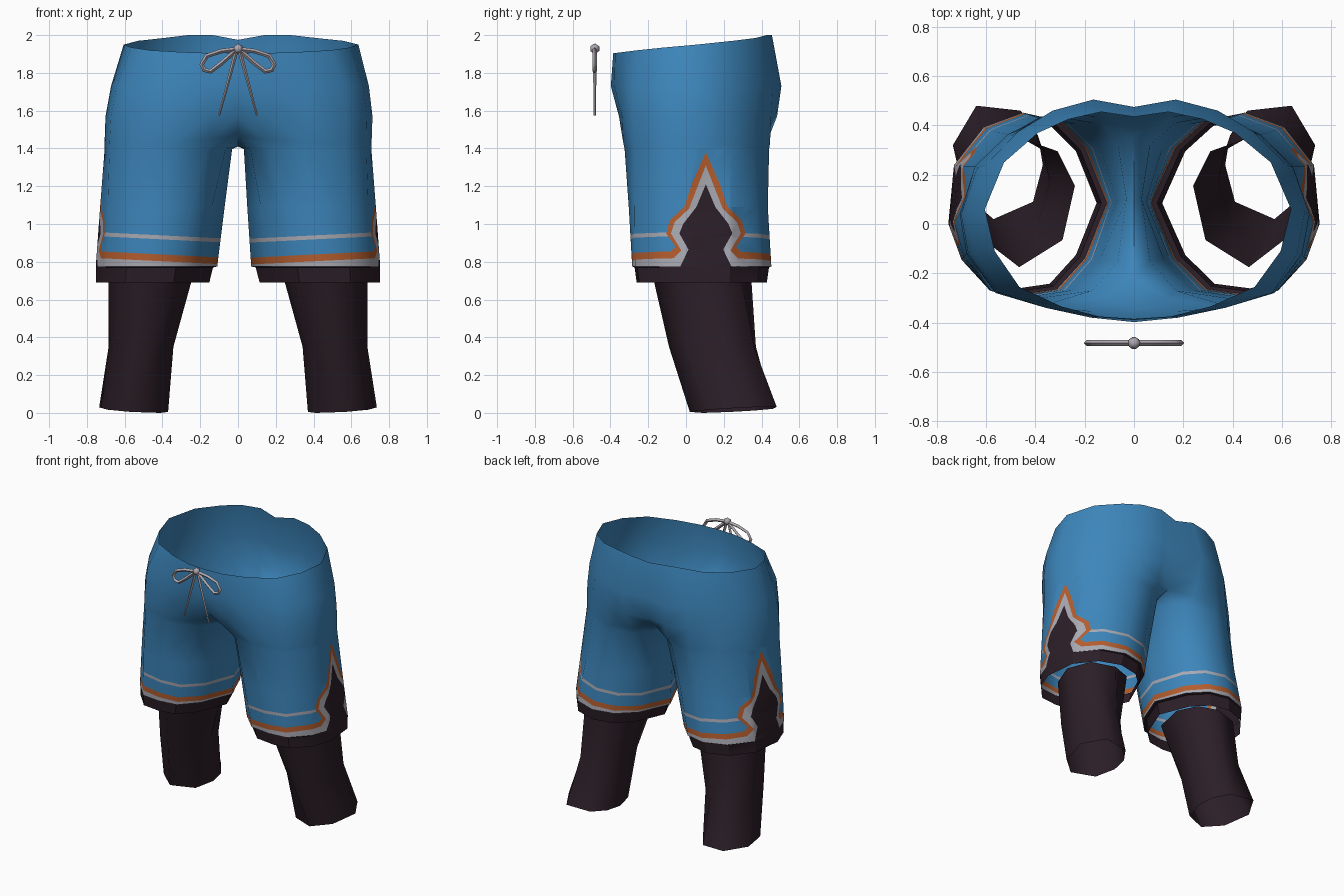
import bpy, bmesh, math
from mathutils import Matrix, Vector

cube = bpy.data.objects.get("Cube")
if cube:
    bpy.data.objects.remove(cube, do_unlink=True)


def material(name, rgb):
    m = bpy.data.materials.new(name)
    m.use_nodes = True
    col = (*rgb, 1)
    m.diffuse_color = col
    bsdf = m.node_tree.nodes["Principled BSDF"]
    bsdf.inputs["Base Color"].default_value = col
    bsdf.inputs["Roughness"].default_value = 0.8
    return m


BLUE = material("blue cloth", (0.046, 0.238, 0.5))
DARK = material("dark plum cloth", (0.025, 0.0135, 0.021))
GRAY = material("pale gray trim", (0.4, 0.4, 0.45))
ORANGE = material("orange trim", (0.46, 0.11, 0.027))
CORD = material("cord gray", (0.42, 0.385, 0.43))


def finish(obj, mats, angle=80, mirrored=False):
    """Assign materials, mirror across x if wanted and smooth."""
    for m in mats:
        obj.data.materials.append(m)
    if mirrored:
        obj.modifiers.new("Mirror", "MIRROR")
    bpy.ops.object.select_all(action="DESELECT")
    obj.select_set(True)
    bpy.context.view_layer.objects.active = obj
    bpy.ops.object.shade_smooth_by_angle(angle=math.radians(angle))


def mesh_object(name, bm):
    mesh = bpy.data.meshes.new(name)
    bm.to_mesh(mesh)
    bm.free()
    obj = bpy.data.objects.new(name, mesh)
    bpy.context.collection.objects.link(obj)
    return obj


def both_sides(name, build):
    """Join the slightly different left and right halves, welded at x = 0."""
    whole = bmesh.new()
    for side in (1, -1):
        half = build(side)
        half.transform(Matrix.Diagonal((side, 1, 1, 1)))
        if side < 0:
            bmesh.ops.reverse_faces(half, faces=half.faces)
        mesh = bpy.data.meshes.new("half")
        half.to_mesh(mesh)
        half.free()
        whole.from_mesh(mesh)
        bpy.data.meshes.remove(mesh)
    seam = [v for v in whole.verts if abs(v.co.x) < .001]
    bmesh.ops.remove_doubles(whole, verts=seam, dist=.001)
    return mesh_object(name, whole)


def at_height(ring, z):
    return [(x, y, z) for x, y in ring]


def widen(ring, s):
    return [(p[0] * s, *p[1:]) for p in ring]


def lean(ring, side):
    """The inner hem sits slightly off centre, toward the right leg."""
    return [(x - side * .02 * max(0, (.45 - x) / .36), y) for x, y in ring]


def loft(bm, rings, closed=True):
    """Skin a stack of rings, top to bottom."""
    n = len(rings[0])
    for a, b in zip(rings, rings[1:]):
        for i in range(n if closed else n - 1):
            j = (i + 1) % n
            bm.faces.new((a[i], b[i], b[j], a[j]))


def add_rings(bm, rings):
    return [[bm.verts.new(p) for p in ring] for ring in rings]


# Half rings of the body, from centre front round the side to centre back
waist = [(0, -.385, 1.905), (.15, -.375, 1.905), (.31, -.335, 1.91), (.49, -.255, 1.92),
         (.595, -.11, 1.935), (.637, .06, 1.95), (.555, .25, 1.97), (.41, .37, 1.985),
         (.28, .425, 2), (.14, .455, 2), (0, .435, 1.975)]
hip = [(0, -.398), (.18, -.38), (.37, -.34), (.56, -.28), (.662, -.12), (.693, .05),
       (.62, .24), (.485, .375), (.34, .46), (.17, .505), (0, .475)]
seat = [(0, -.345), (.16, -.355), (.37, -.338), (.57, -.28), (.683, -.12), (.712, .04),
        (.645, .23), (.505, .36), (.34, .45), (.16, .482), (0, .45)]
# Full leg rings, starting at the inner thigh
crotch = [(0, .1, 1.41), (0, -.22, 1.47), (.14, -.3, 1.45), (.35, -.332, 1.43),
          (.565, -.275, 1.42), (.68, -.12, 1.42), (.707, .04, 1.42), (.645, .235, 1.42),
          (.51, .365, 1.42), (.34, .445, 1.43), (.15, .435, 1.45), (0, .36, 1.48)]
thigh = [(.031, .1), (.065, -.15), (.17, -.27), (.35, -.325), (.565, -.273), (.68, -.12),
         (.706, .04), (.645, .235), (.51, .363), (.345, .44), (.17, .41), (.065, .32)]
calf = [(.06, .09), (.13, -.145), (.24, -.268), (.395, -.303), (.58, -.272), (.69, -.135),
        (.73, .01), (.688, .235), (.555, .373), (.395, .433), (.235, .405), (.125, .31)]
hem = [(.09, .085), (.185, -.14), (.305, -.265), (.45, -.285), (.585, -.27), (.7, -.145),
       (.753, 0), (.73, .24), (.61, .393), (.45, .452), (.3, .42), (.185, .31)]
HEM_Z = .775

# Hem bands rise slightly outward
TILT, MID = .05, .43
GRAY_TOP, ORANGE_TOP, LINE_LOW, LINE_HIGH = .804, .84, .92, .941
# Flame emblem on the outer leg: half widths at each height, top to bottom
FLAME_Y, OUTER_X = .105, .55
FLAME_DARK = [(0, 1.21), (.05, 1.09), (.12, 1), (.14, .95), (.092, .865), (.135, HEM_Z)]
FLAME_GRAY = [(0, 1.31), (.09, 1.08), (.165, 1.01), (.185, .95), (.13, .86), (.19, .8)]
FLAME_ORANGE = [(0, 1.38), (.075, 1.21), (.115, 1.09), (.19, 1.02), (.21, .95),
                (.16, .88), (.21, .83)]


def cut(bm, faces, co, no):
    geom = set(faces)
    for f in faces:
        geom.update(f.edges)
        geom.update(f.verts)
    bmesh.ops.bisect_plane(bm, geom=list(geom), dist=1e-5, plane_co=co, plane_no=no)


def near(face, y0, y1, z0, z1):
    ys = [v.co.y for v in face.verts]
    zs = [v.co.z for v in face.verts]
    return (face.calc_center_median().x > OUTER_X and min(ys) < y1 and max(ys) > y0
            and min(zs) < z1 and max(zs) > z0)


def inside(outline, c):
    if c.x < OUTER_X:
        return False
    for (w0, z0), (w1, z1) in zip(outline, outline[1:]):
        if z1 <= c.z <= z0:
            return abs(c.y - FLAME_Y) < w0 + (w1 - w0) * (z0 - c.z) / (z0 - z1)
    return False


def colour(c):
    h = c.z - TILT * (c.x - MID)
    if inside(FLAME_DARK, c):
        return 1
    if h < GRAY_TOP or inside(FLAME_GRAY, c):
        return 2
    if h < ORANGE_TOP or inside(FLAME_ORANGE, c):
        return 3
    return 2 if LINE_LOW < h < LINE_HIGH else 0


def shorts_half(side):
    bm = bmesh.new()
    slim = (1, 1, 1) if side > 0 else (.95, .97, .985)
    top = at_height(thigh, 1.397)
    middle = at_height(lean(calf, side * .5), 1.09)
    end = at_height(lean(hem, side), HEM_Z)
    legs = add_rings(bm, (crotch, top, middle, end))
    loft(bm, legs)
    upper = (waist, at_height(hip, 1.73), at_height(seat, 1.57))
    body = add_rings(bm, [widen(r, s) for r, s in zip(upper, slim)])
    loft(bm, body + [legs[0][1:]], closed=False)
    # Hem band cuts, then flame outline cuts
    for level in (GRAY_TOP, ORANGE_TOP, LINE_LOW, LINE_HIGH):
        low = [f for f in bm.faces if f.calc_center_median().z < 1.3]
        cut(bm, low, (MID, 0, level), (-TILT, 0, 1))
    for outline in (FLAME_DARK, FLAME_GRAY, FLAME_ORANGE):
        for flip in (-1, 1):
            for (w0, z0), (w1, z1) in zip(outline, outline[1:]):
                ya, yb = FLAME_Y + flip * w0, FLAME_Y + flip * w1
                hit = [f for f in bm.faces if near(f, min(ya, yb), max(ya, yb), z1, z0)]
                if hit:
                    cut(bm, hit, (.7, ya, z0), Vector((0, z1 - z0, ya - yb)).normalized())
    for f in bm.faces:
        f.material_index = colour(f.calc_center_median())
    return bm


finish(both_sides("shorts", shorts_half), (BLUE, DARK, GRAY, ORANGE), 60)


# Dark cuffs stepping in below the hems, flush on the outer side
def cuff_half(side):
    bm = bmesh.new()
    ring = lean(hem, side)

    def step(s):
        return [(.753 + (x - .753) * s, .083 + (y - .083) * s) for x, y in ring]

    loft(bm, add_rings(bm, (at_height(ring, HEM_Z), at_height(step(.965), HEM_Z - .005),
                            at_height(step(.935), .69))))
    return bm


finish(both_sides("leg_cuffs", cuff_half), [DARK], 30)

# Open legging tubes slanting backward and outward
knee = [(.24, .155), (.29, -.065), (.466, -.175), (.615, -.06), (.685, .12), (.62, .29),
        (.45, .345), (.31, .295)]
shin = [(.342, .17), (.385, .02), (.51, -.09), (.635, 0), (.685, .2), (.61, .36),
        (.46, .37), (.37, .3)]
ankle = [(.37, .24), (.41, .09), (.57, .02), (.69, .12), (.735, .32), (.64, .48),
         (.46, .46), (.39, .36)]
sloped = [(x, y, .055 * (x - .365) + .05 * y - .007) for x, y in ankle]
bm = bmesh.new()
loft(bm, add_rings(bm, (at_height(knee, .72), at_height(shin, .35), sloped)))
finish(mesh_object("leggings", bm), [DARK], mirrored=True)


# Drawstring bow floating in front of the waist
def cord(name, points, radius, tip=1):
    curve = bpy.data.curves.new(name, "CURVE")
    curve.dimensions = "3D"
    curve.bevel_depth = radius
    curve.bevel_resolution = 0
    curve.use_fill_caps = True
    spline = curve.splines.new("POLY")
    spline.points.add(len(points) - 1)
    for i, (x, z) in enumerate(points):
        spline.points[i].co = (x, -.483, z, 1)
        spline.points[i].radius = 1 + (tip - 1) * i / (len(points) - 1)
    obj = bpy.data.objects.new(name, curve)
    bpy.context.collection.objects.link(obj)
    bpy.ops.object.select_all(action="DESELECT")
    obj.select_set(True)
    bpy.context.view_layer.objects.active = obj
    bpy.ops.object.convert(target="MESH")
    finish(bpy.context.view_layer.objects.active, [CORD], mirrored=True)


cord("bow_loops", [(.01, 1.925), (.09, 1.915), (.165, 1.89), (.192, 1.845), (.178, 1.815),
                   (.145, 1.808), (.09, 1.85), (.01, 1.92)], .012)
cord("bow_tails", [(.008, 1.92), (.05, 1.76), (.1, 1.575)], .011, .5)

bm = bmesh.new()
bmesh.ops.create_icosphere(bm, subdivisions=1, radius=.028,
                           matrix=Matrix.Translation((0, -.483, 1.928)))
finish(mesh_object("bow_knot", bm), [CORD])
